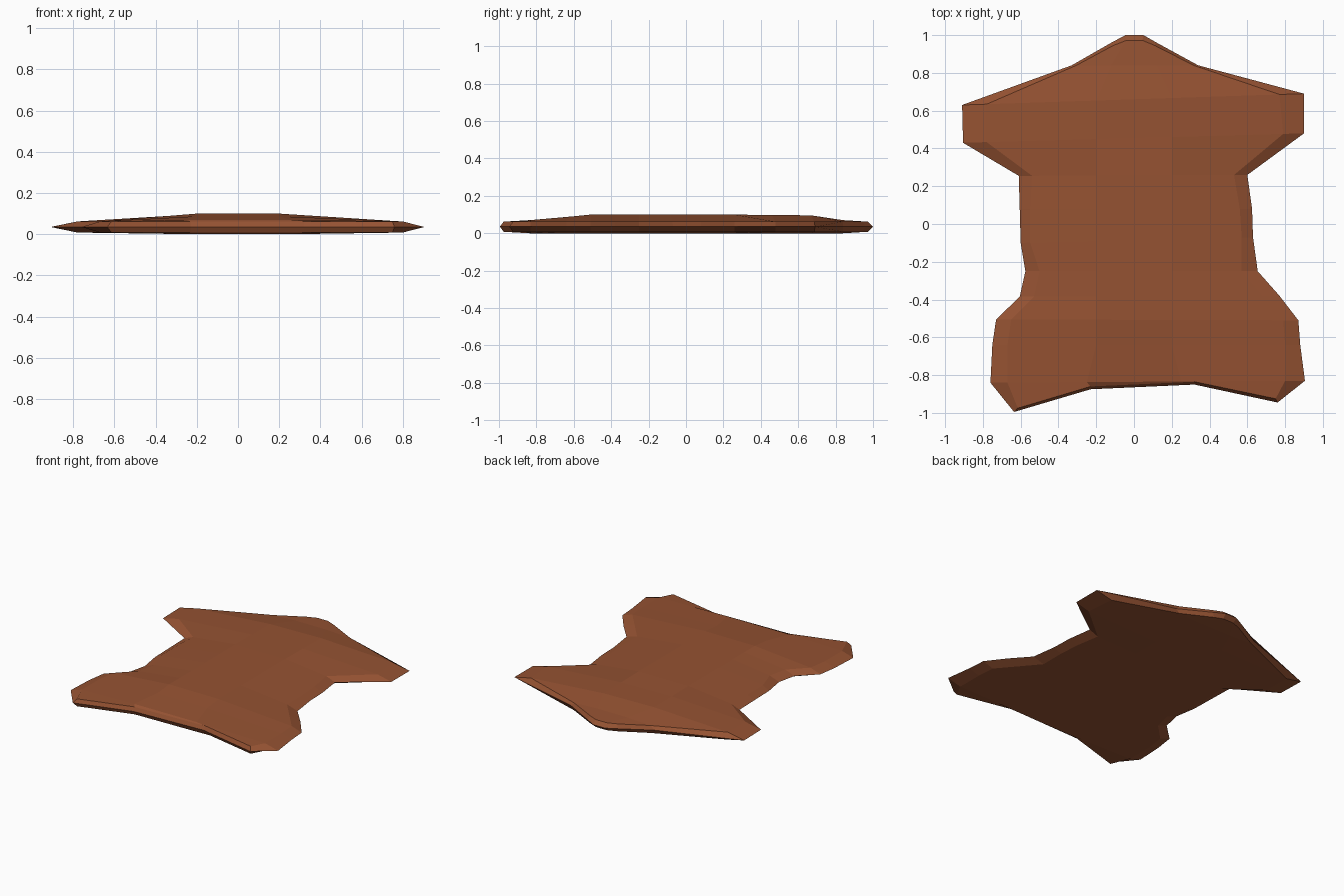
import bpy
import bmesh

if "Cube" in bpy.data.objects:
    bpy.data.objects.remove(bpy.data.objects["Cube"])

# Hide outline, rear to front: left (x, y, inset x), right (x, y, inset x), spine half width, spine height
ROWS = [
    (-.76, -.84, -.67, .905, -.83, .80, .25, .070),
    (-.75, -.64, -.67, .88, -.64, .80, .20, .087),
    (-.73, -.505, -.65, .87, -.51, .79, .20, .100),
    (-.605, -.385, -.53, .77, -.38, .68, .20, .100),
    (-.575, -.25, -.50, .655, -.25, .57, .20, .100),
    (-.60, -.10, -.55, .63, -.07, .57, .20, .100),
    (-.605, .08, -.55, .625, .08, .56, .20, .100),
    (-.61, .255, -.54, .60, .26, .53, .20, .100),
    (-.905, .43, -.78, .90, .48, .79, .20, .097),
    (-.91, .63, -.78, .90, .69, .77, .20, .096),
    (-.33, .84, -.305, .34, .84, .315, .12, .070),
]
# Rear and nose borders: outer rim and the inset line just inside it
TAIL_RIM = [(-.635, -.995), (-.23, -.875), (.32, -.85), (.76, -.945)]
TAIL_IN = [(-.615, -.975), (-.23, -.86), (.32, -.835), (.75, -.925)]
NOSE_RIM = [(-.12, .96), (-.045, 1.0), (.05, 1.0), (.12, .96)]
NOSE_IN = [(-.11, .945), (-.04, .972), (.045, .972), (.11, .945)]
RIM_Z, TOP_Z, LOW_Z = .035, .062, .008

bm = bmesh.new()


def verts(points, z):
    return [bm.verts.new((x, y, z)) for x, y in points]


tail, nose = verts(TAIL_RIM, RIM_Z), verts(NOSE_RIM, RIM_Z)
left = [bm.verts.new((r[0], r[1], RIM_Z)) for r in ROWS]
right = [bm.verts.new((r[3], r[4], RIM_Z)) for r in ROWS]


def side(upper):
    """Fill the upper or lower skin between the shared rim points."""
    edge_z = TOP_Z if upper else LOW_Z
    grid = [verts(TAIL_IN, edge_z)]
    for xl, yl, il, xr, yr, ir, w, h in ROWS:
        row = []
        for x in (il, -w, w, ir):
            y = yl + (yr - yl) * (x - xl) / (xr - xl)
            z = edge_z if x in (il, ir) else (h if upper else 0)
            row.append(bm.verts.new((x, y, z)))
        grid.append(row)
    grid.append(verts(NOSE_IN, edge_z))
    # inner skin plus the bevelled tail and nose
    full = [tail] + grid + [nose]
    for a, b in zip(full, full[1:]):
        for i in range(3):
            bm.faces.new((a[i], a[i + 1], b[i + 1], b[i]))
    # bevelled flanks
    for rim, col in ((left, 0), (right, 3)):
        outer = [tail[col]] + rim + [nose[col]]
        inner = [row[col] for row in grid]
        for i in range(len(inner) - 1):
            bm.faces.new((outer[i], outer[i + 1], inner[i + 1], inner[i]))


side(True)
side(False)
bmesh.ops.recalc_face_normals(bm, faces=bm.faces)

mesh = bpy.data.meshes.new("hide_rug")
bm.to_mesh(mesh)
bm.free()
rug = bpy.data.objects.new("hide_rug", mesh)
bpy.context.collection.objects.link(rug)

# Brown leather
mat = bpy.data.materials.new("brown_hide")
mat.diffuse_color = (.30, .085, .032, 1)
mat.use_nodes = True
mat.node_tree.nodes["Principled BSDF"].inputs["Base Color"].default_value = mat.diffuse_color
mesh.materials.append(mat)
